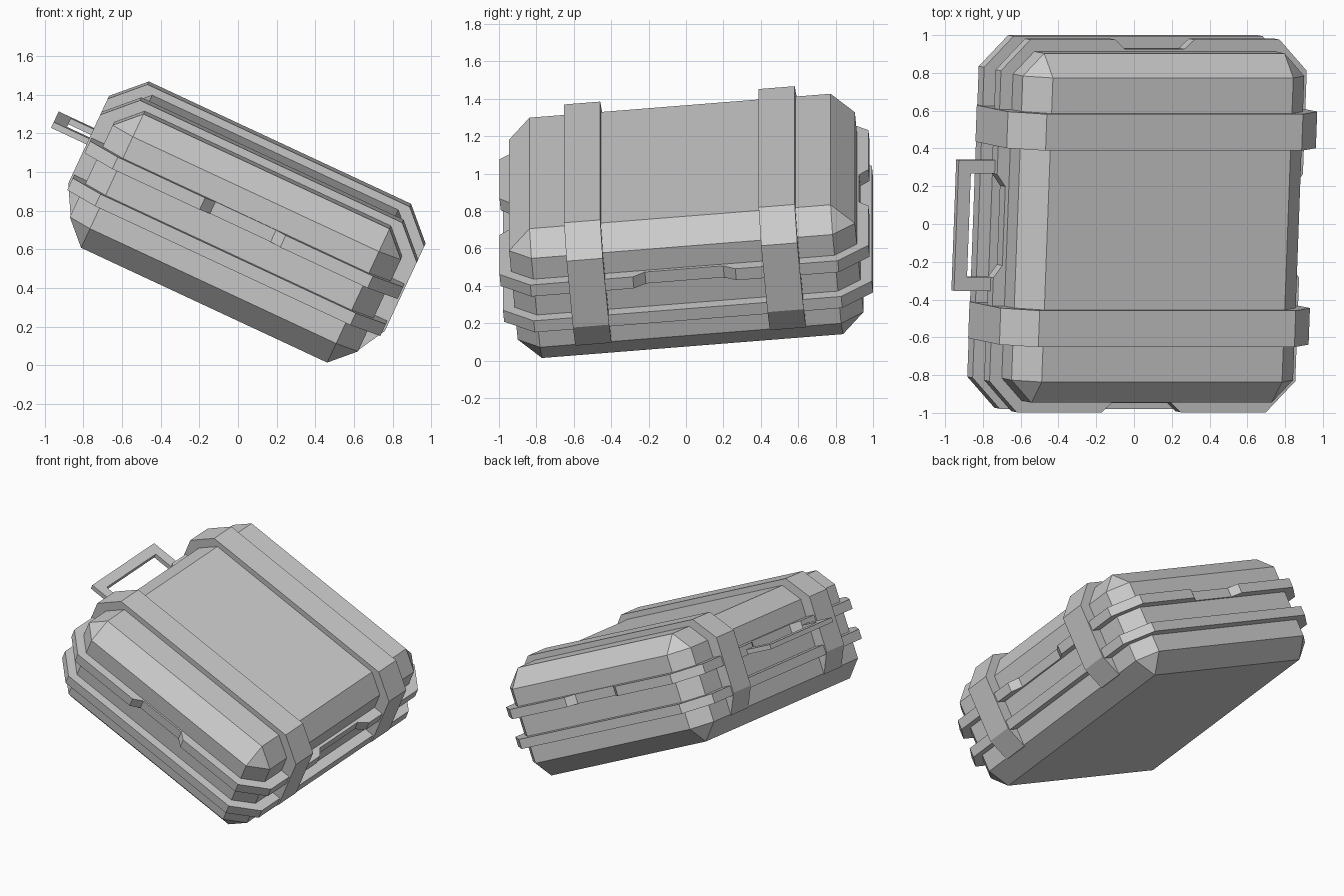
import bpy, bmesh, math
from mathutils import Matrix, Vector

if "Cube" in bpy.data.objects:
    bpy.data.objects.remove(bpy.data.objects["Cube"])

# The case rests tilted: built square around its middle, then turned and placed
TILT = Matrix.Rotation(math.radians(25), 4, 'Y') @ Matrix.Rotation(math.radians(5), 4, 'X')
PLACE = TILT @ Matrix.Translation((-0.29, 0.059, 0.657))

grey = bpy.data.materials.new("grey")
grey.diffuse_color = (0.6, 0.6, 0.6, 1)
grey.use_nodes = True
grey.node_tree.nodes["Principled BSDF"].inputs["Base Color"].default_value = grey.diffuse_color


def finish(name, bm):
    bmesh.ops.recalc_face_normals(bm, faces=bm.faces)
    bm.transform(PLACE)
    mesh = bpy.data.meshes.new(name)
    bm.to_mesh(mesh)
    bm.free()
    mesh.materials.append(grey)
    obj = bpy.data.objects.new(name, mesh)
    bpy.context.collection.objects.link(obj)
    return obj


def prism(name, points, axis, low, high):
    """Extrude a closed outline along y or z between two levels."""
    bm = bmesh.new()
    if axis == 'z':
        verts = [bm.verts.new((a, b, low)) for a, b in points]
        step = Vector((0, 0, high - low))
    else:
        verts = [bm.verts.new((a, low, b)) for a, b in points]
        step = Vector((0, high - low, 0))
    face = bm.faces.new(verts)
    out = bmesh.ops.extrude_face_region(bm, geom=[face])
    moved = [g for g in out["geom"] if isinstance(g, bmesh.types.BMVert)]
    bmesh.ops.translate(bm, verts=moved, vec=step)
    return finish(name, bm)


def four_way(quarter):
    """Mirror a quarter outline (from +x side round to +y side) into a full loop."""
    half = quarter + [(-x, y) for x, y in reversed(quarter)]
    return half + [(-x, -y) for x, y in half]


# Main shell: box with chamfered edges
bm = bmesh.new()
bmesh.ops.create_cube(bm, size=1)
bmesh.ops.scale(bm, vec=(1.644, 1.856, 0.766), verts=bm.verts)
bmesh.ops.bevel(bm, geom=bm.edges[:], offset=0.12, offset_type='OFFSET',
                segments=1, profile=0.5, affect='EDGES')
finish("case_body", bm)

# Rims round the opening; the upper one is notched on every side
RX, RY, CUT, NOTCH = 0.893, 0.99, 0.165, 0.05
corner = [(RX, RY - CUT), (RX - CUT, RY)]
prism("lower_rim", four_way(corner), 'z', -0.14, -0.072)
notched = [(RX - NOTCH, 0.21), (RX, 0.275)] + corner + [(0.23, RY), (0.173, RY - NOTCH)]
prism("upper_rim", four_way(notched), 'z', 0.072, 0.14)

# Straps wrapped over the lid and down the sides
right = [(0.822, -0.27), (0.903, -0.125), (0.903, 0.268), (0.748, 0.423)]
outline = right + [(-x, z) for x, z in reversed(right)]
for name, y in (("front_strap", -0.522), ("back_strap", 0.522)):
    prism(name, outline, 'y', y - 0.097, y + 0.097)

# Carrying handle on the left side
OUT, INN = -1.105, -1.032
handle = [(-0.83, -0.347), (OUT, -0.347), (OUT, 0.347), (-0.83, 0.347),
          (-0.83, 0.275), (INN, 0.275), (INN, -0.275), (-0.83, -0.275)]
prism("handle", handle, 'z', 0.075, 0.108)
